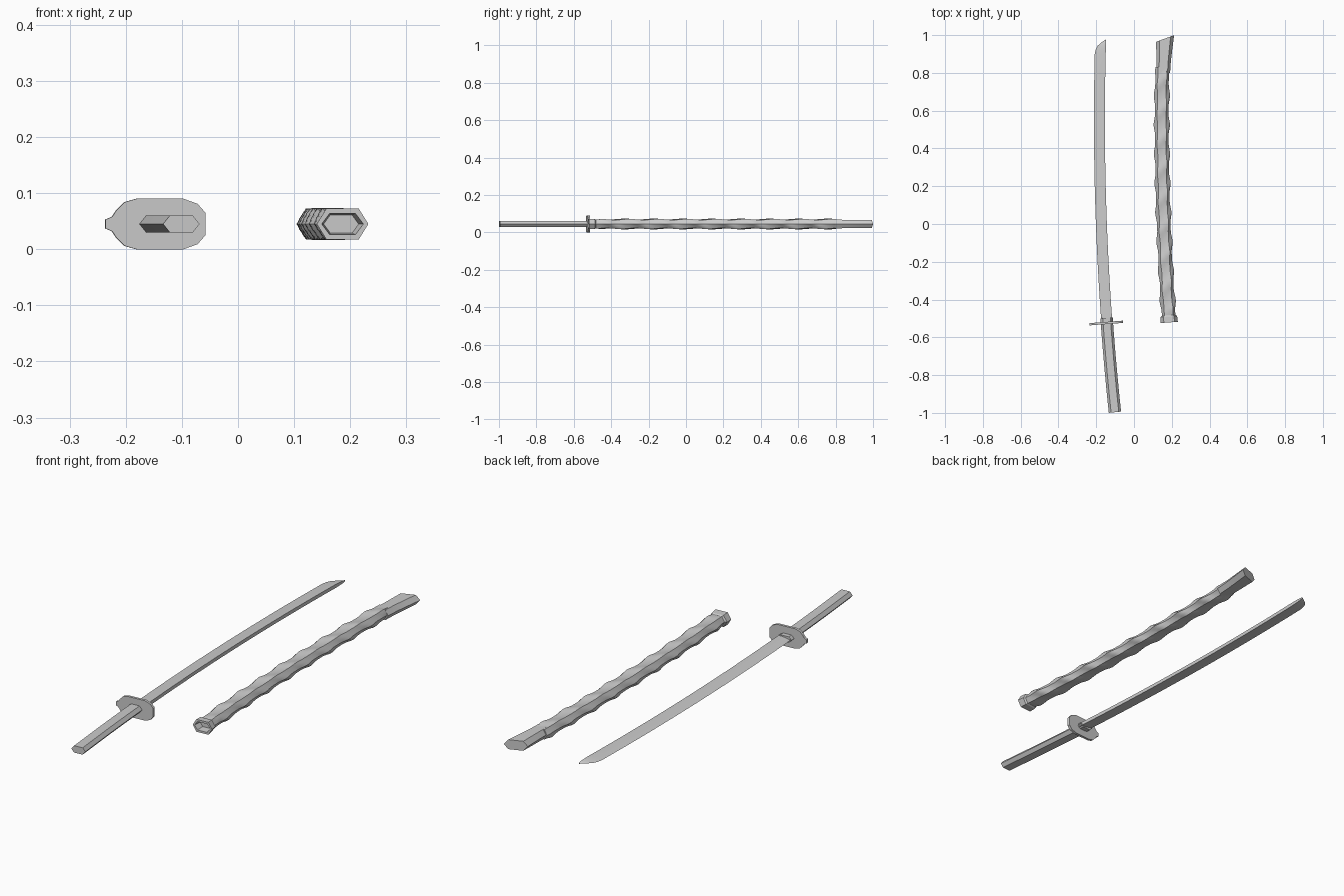
import bpy, bmesh, math
from mathutils import Vector

if "Cube" in bpy.data.objects:
    bpy.data.objects.remove(bpy.data.objects["Cube"])

MID_Z = 0.045
SHEATH_X = 0.33            # sheath follows the same curve as the sword, shifted in x


def curve_x(y):
    return -0.183 + 0.0343 * (y - 0.55) ** 2


def ring(y, pts, dx=0.0, shear=None):
    """Place a 2D section (side, height) square to the sword's curve at y."""
    s = -0.0686 * (y - 0.55)               # tilt that keeps it perpendicular
    s = s if shear is None else shear
    return [Vector((curve_x(y) + dx + u, y + u * s, MID_Z + v)) for u, v in pts]


def hexagon(w, h, flat=0.62):
    a, b, f = w / 2, h / 2, w / 2 * flat
    return [(a, 0), (f, b), (-f, b), (-a, 0), (-f, -b), (f, -b)]


def subdivide(pts, n):
    out = []
    for i, p in enumerate(pts):
        q = pts[(i + 1) % len(pts)]
        out += [(p[0] + (q[0] - p[0]) * k / n, p[1] + (q[1] - p[1]) * k / n) for k in range(n)]
    return out


def loft(name, rings, smooth=None):
    bm = bmesh.new()
    rows = [[bm.verts.new(p) for p in r] for r in rings]
    for a, b in zip(rows, rows[1:]):
        n = len(a)
        for i in range(n):
            j = (i + 1) % n
            bm.faces.new((a[i], a[j], b[j], b[i]))
    bm.faces.new(rows[0])
    bm.faces.new(rows[-1])
    bmesh.ops.recalc_face_normals(bm, faces=bm.faces)
    mesh = bpy.data.meshes.new(name)
    bm.to_mesh(mesh)
    bm.free()
    ob = bpy.data.objects.new(name, mesh)
    bpy.context.collection.objects.link(ob)
    if smooth:
        bpy.context.view_layer.objects.active = ob
        ob.select_set(True)
        bpy.ops.object.shade_smooth_by_angle(angle=math.radians(smooth))
        ob.select_set(False)
    return ob


def steps(a, b, n):
    return [a + (b - a) * i / n for i in range(n + 1)]


# Handle: curved hexagonal bar
grip = hexagon(0.065, 0.031)
loft("handle", [ring(y, grip) for y in steps(-0.9965, -0.52, 8)], 40)

# Guard: rounded plate with a small lug on the edge side
half = [(-0.092, 0.008), (-0.080, 0.013), (-0.073, 0.024), (-0.058, 0.039), (-0.037, 0.045),
        (0.047, 0.045), (0.072, 0.036), (0.086, 0.020)]
plate = half + [(u, -v) for u, v in reversed(half)]
loft("guard", [ring(y, plate, -0.001) for y in (-0.530, -0.518)])

# Collar where the blade meets the guard
loft("blade_collar", [ring(y, hexagon(0.066, 0.026)) for y in (-0.519, -0.497)])

# Blade: wedge section, straight spine side, edge sweeping up to the tip
W = 0.058


def wedge(w):
    r = W / 2
    t = 0.008 * (0.35 + 0.65 * w / W)
    return [(r - w, 0), (r - w * 0.3, t), (r, t), (r, -t), (r - w * 0.3, -t)]


blade = [ring(y, wedge(W)) for y in steps(-0.519, 0.90, 24)]
blade += [ring(y, wedge(w), shear=0) for y, w in
          ((0.925, 0.053), (0.943, 0.044), (0.957, 0.030), (0.968, 0.015), (0.976, 0.002))]
loft("blade", blade, 30)

# Sheath mouth: flared hexagonal rim with a recessed opening
mouth = [(-0.455, 0.052, 0.028), (-0.521, 0.074, 0.038), (-0.521, 0.092, 0.056),
         (-0.490, 0.088, 0.053), (-0.484, 0.072, 0.046), (-0.44, 0.070, 0.045)]
loft("sheath_mouth", [ring(y, hexagon(w, h), SHEATH_X) for y, w, h in mouth])


# Sheath body: hexagonal tube with two wrapped ridges spiralling along it
def wrapped(y):
    fade = min(1, (y + 0.486) / 0.04, (0.83 - y) / 0.04)
    out = []
    for u, v in subdivide(hexagon(0.071, 0.045), 3):
        ang = math.atan2(v * 1.6, u)
        phase = y / 0.155 + ang / math.pi - 0.39
        bump = (0.5 + 0.5 * math.cos(2 * math.pi * phase)) ** 2
        off = Vector((u, v * 1.6)).normalized() * 0.0075 * bump * max(0, fade)
        out.append((u + off.x, v + off.y * 0.85))
    return out


loft("sheath_wrap", [ring(y, wrapped(y), SHEATH_X) for y in steps(-0.486, 0.83, 130)], 35)

# Sheath end: flares out to a slanted flat tip
end = [(0.80, 0.072, 0.046, 0.0, 0.006), (0.86, 0.076, 0.045, 0.08, 0.007),
       (0.92, 0.085, 0.044, 0.2, 0.009), (0.982, 0.096, 0.043, 0.37, 0.011)]
loft("sheath_end", [ring(y, hexagon(w, h), SHEATH_X + dx, s) for y, w, h, s, dx in end], 30)
